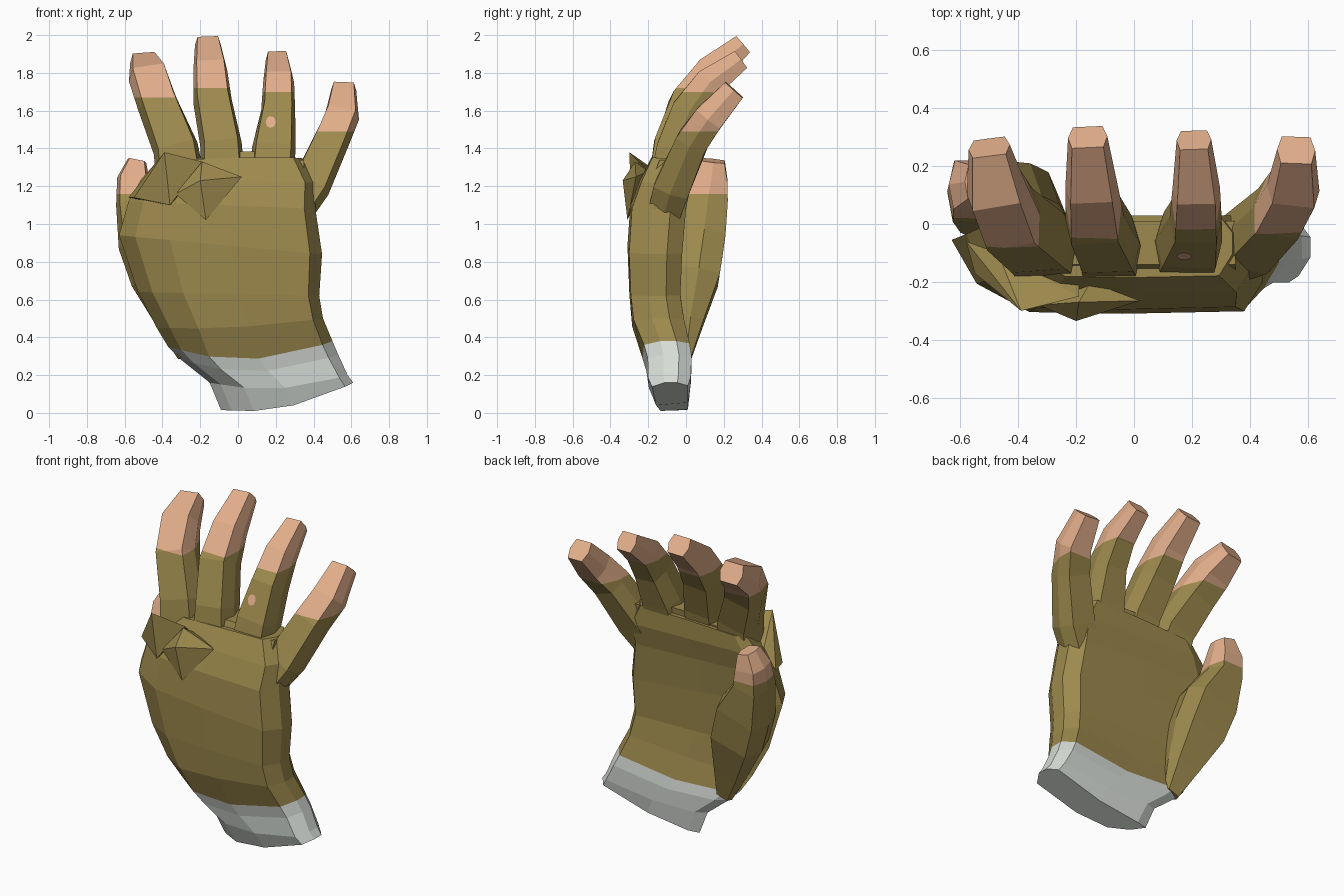
import bpy, bmesh, math
from mathutils import Vector
from mathutils.bvhtree import BVHTree

if "Cube" in bpy.data.objects:
    bpy.data.objects.remove(bpy.data.objects["Cube"])


def material(name, rgb):
    m = bpy.data.materials.new(name)
    m.diffuse_color = (*rgb, 1)
    m.use_nodes = True
    m.node_tree.nodes["Principled BSDF"].inputs["Base Color"].default_value = m.diffuse_color
    return m


GLOVE = material("olive glove", (0.34, 0.255, 0.075))
SKIN = material("skin", (0.77, 0.43, 0.26))
CUFF = material("pale cuff", (0.69, 0.73, 0.69))


def finish(name, bm, mats, rule=lambda c: 0):
    bmesh.ops.recalc_face_normals(bm, faces=bm.faces)
    for f in bm.faces:
        f.material_index = rule(f.calc_center_median())
    me = bpy.data.meshes.new(name)
    bm.to_mesh(me)
    for m in mats:
        me.materials.append(m)
    ob = bpy.data.objects.new(name, me)
    bpy.context.collection.objects.link(ob)
    return ob


def loft(rings):
    """Closed, capped skin over equal-length rings of points."""
    bm = bmesh.new()
    vs = [[bm.verts.new(p) for p in r] for r in rings]
    n = len(rings[0])
    for a, b in zip(vs, vs[1:]):
        for i in range(n):
            j = (i + 1) % n
            bm.faces.new((a[i], a[j], b[j], b[i]))
    bm.faces.new(vs[0])
    bm.faces.new(vs[-1])
    return bm


# cross-section of the hand: u runs left to right, v front to back
SECTION = [(0, .88), (.08, .36), (.25, .02), (.55, 0), (.94, .03),
           (1, .38), (1, .72), (.94, 1), (.5, 1), (.1, 1)]


def hand_ring(left, right, y0, y1, sag=0, taper=0):
    (xl, zl), (xr, zr) = left, right
    return [(xl + (xr - xl) * u, y0 + taper * (1 - u) + (y1 - y0 - taper * (1 - u)) * v,
             zl + (zr - zl) * u - sag * 4 * u * (1 - u) * (1 - .4 * v))
            for u, v in SECTION]


CUFF_TOP = ((-.37, .35), (.50, .38), -.23, .02, .08)

# cuff
finish("cuff", loft([
    hand_ring((-.09, .015), (.61, .16), -.19, .01, .055, .07),
    hand_ring((-.15, .16), (.58, .20), -.21, .025, .05, .03),
    hand_ring((-.30, .28), (.53, .31), -.21, .03, .075),
    hand_ring(*CUFF_TOP)]), [CUFF])

# palm of the glove
finish("glove_palm", loft([
    hand_ring(*CUFF_TOP),
    hand_ring((-.43, .45), (.45, .50), -.285, -.01, .02),
    hand_ring((-.53, .64), (.43, .62), -.30, -.03),
    hand_ring((-.63, .94), (.445, .84), -.31, -.02),
    hand_ring((-.58, 1.12), (.41, 1.08), -.295, 0),
    hand_ring((-.51, 1.24), (.41, 1.22), -.245, .03),
    hand_ring((-.43, 1.33), (.34, 1.35), -.185, .03, -.01)]), [GLOVE])

# finger section: broad flat front, slightly narrower back
FINGER = [(-.8, -1), (.8, -1), (1, 0), (.75, 1), (-.75, 1), (-1, 0)]


def finger(name, path, cut):
    """path rows are x, y, z, half width, half depth; skin shows above cut."""
    pts = [Vector(p[:3]) for p in path]
    rings = []
    for i, p in enumerate(path):
        t = (pts[min(i + 1, len(pts) - 1)] - pts[max(i - 1, 0)]).normalized()
        w = (Vector((1, 0, 0)) - t * t.x).normalized()
        d = t.cross(w)
        rings.append([pts[i] + w * (a * p[3]) + d * (b * p[4]) for a, b in FINGER])
    bm = loft(rings)
    bmesh.ops.bisect_plane(bm, geom=bm.verts[:] + bm.edges[:] + bm.faces[:],
                           plane_co=(0, 0, cut), plane_no=(0, 0, 1))
    return finish(name, bm, [GLOVE, SKIN], lambda c: int(c.z > cut))


finger("index_finger", [
    (-.30, -.10, 1.20, .13, .09), (-.33, -.065, 1.40, .12, .10),
    (-.425, .015, 1.63, .108, .105), (-.475, .12, 1.77, .105, .092),
    (-.50, .265, 1.855, .072, .06)], 1.67)
finger("middle_finger", [
    (-.08, -.11, 1.20, .12, .09), (-.09, -.07, 1.42, .11, .10),
    (-.135, .02, 1.65, .102, .10), (-.147, .135, 1.81, .09, .085),
    (-.16, .30, 1.95, .068, .056)], 1.72)
ring_finger = finger("ring_finger", [
    (.17, -.11, 1.18, .12, .09), (.19, -.055, 1.40, .115, .10),
    (.213, .02, 1.60, .09, .095), (.215, .125, 1.75, .082, .08),
    (.207, .29, 1.87, .06, .055)], 1.70)
finger("little_finger", [
    (.25, -.13, 1.00, .10, .08), (.385, -.07, 1.20, .105, .095),
    (.495, .035, 1.44, .095, .085), (.55, .125, 1.565, .092, .08),
    (.56, .255, 1.71, .066, .062)], 1.49)

# thumb, merging into the back of the palm below
finger("thumb", [
    (-.27, 0, .30, .05, .03), (-.33, .02, .48, .10, .07),
    (-.41, .06, .72, .16, .115), (-.475, .09, .92, .165, .115),
    (-.55, .115, 1.12, .098, .105), (-.555, .135, 1.24, .085, .085),
    (-.535, .145, 1.335, .05, .06)], 1.16)

# webs between neighbouring fingers
for k, (x, z, w) in enumerate([(-.21, 1.35, .07), (.05, 1.385, .06), (.30, 1.34, .05)]):
    finish("finger_web_%d" % (k + 1), loft([
        [(x - w, -.2, z - .16), (x + w, -.2, z - .16), (x + w, -.01, z - .16), (x - w, -.01, z - .16)],
        [(x - w, -.14, z), (x + w, -.14, z), (x + w, .01, z), (x - w, .01, z)]]), [GLOVE])


def fold(name, points):
    """Sharp crease of fabric: hull over a few points."""
    bm = bmesh.new()
    for p in points:
        bm.verts.new(p)
    bmesh.ops.convex_hull(bm, input=bm.verts[:])
    finish(name, bm, [GLOVE])


# crumpled folds over the knuckles
fold("outer_knuckle_fold", [(-.39, -.30, 1.38), (-.55, -.17, 1.14), (-.19, -.25, 1.33),
                            (-.36, -.29, 1.10), (-.19, -.20, 1.28), (-.47, -.10, 1.24),
                            (-.58, -.06, 1.14)])
fold("inner_knuckle_fold", [(-.19, -.27, 1.33), (-.17, -.31, 1.02), (.02, -.265, 1.25),
                            (-.20, -.335, 1.23), (-.33, -.28, 1.16), (-.15, -.2, 1.28)])

# worn hole on the ring finger, projected on its front
bm = bmesh.new()
bm.from_mesh(ring_finger.data)
tree = BVHTree.FromBMesh(bm)
bm.clear()
rim = []
for i in range(12):
    a = i * math.tau / 12
    hit = tree.ray_cast(Vector((.173 + .026 * math.cos(a), -1, 1.54 + .031 * math.sin(a))),
                        Vector((0, 1, 0)))[0]
    rim.append(bm.verts.new(hit + Vector((0, -.005, 0))))
bm.faces.new(rim)
finish("worn_hole", bm, [SKIN])
